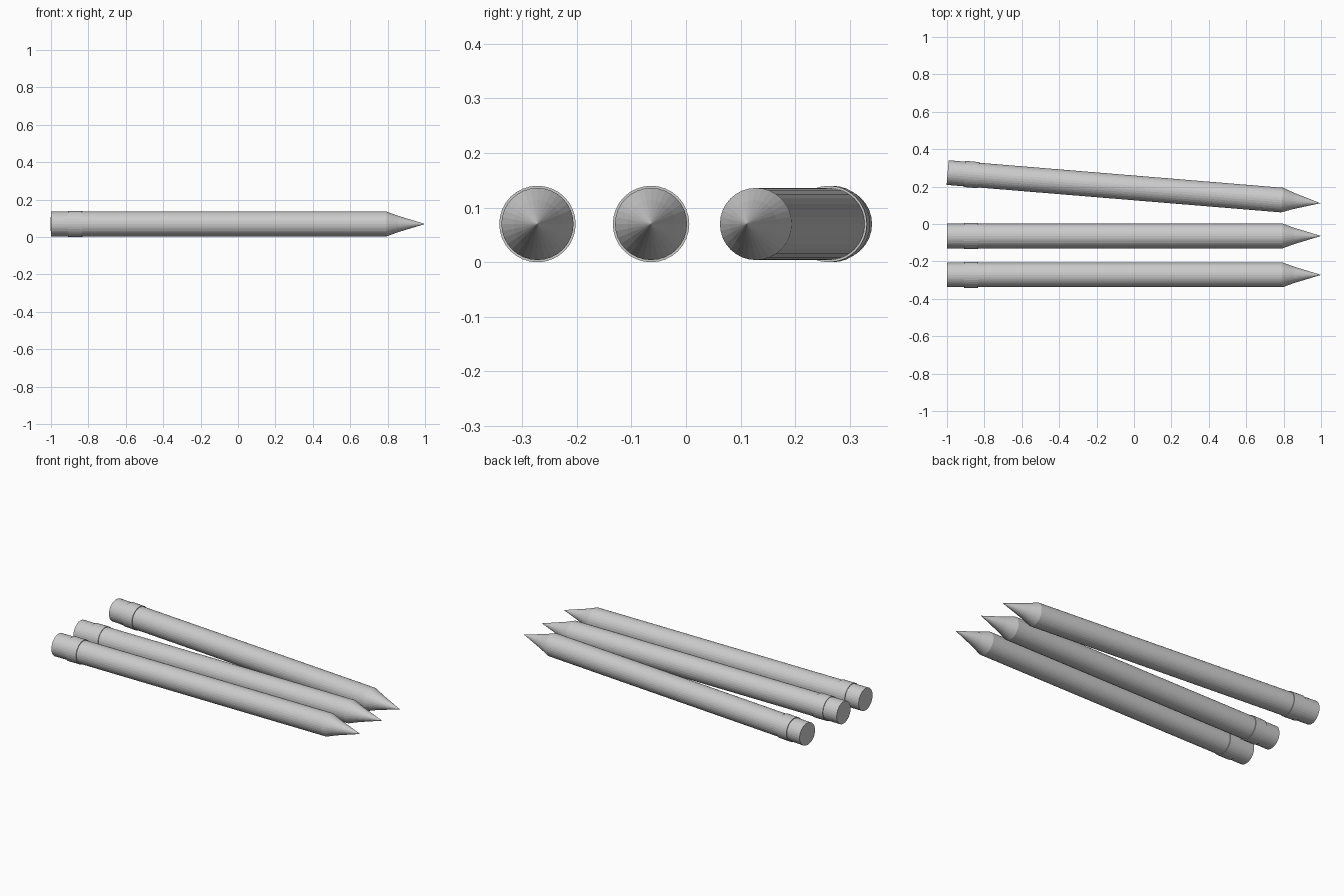
import bpy
import math
from mathutils import Matrix

if "Cube" in bpy.data.objects:
    bpy.data.objects.remove(bpy.data.objects["Cube"])

SIDES = 32
Z = 0.07

# part name, start x, end x, start radius, end radius (along the pencil)
PARTS = [
    ("eraser", -1.0, -0.90, 0.066, 0.066),
    ("ferrule", -0.91, -0.835, 0.070, 0.070),
    ("body", -0.84, 0.795, 0.066, 0.066),
    ("sharpened_wood", 0.795, 0.855, 0.066, 0.044),
    ("lead_point", 0.855, 1.0, 0.044, 0.0),
]


def add_part(name, x0, x1, r0, r1, placement):
    bpy.ops.mesh.primitive_cone_add(vertices=SIDES, radius1=r0, radius2=r1, depth=x1 - x0)
    ob = bpy.context.object
    ob.name = name
    lay_down = Matrix.Translation(((x0 + x1) / 2, 0, 0)) @ Matrix.Rotation(math.pi / 2, 4, 'Y')
    ob.matrix_world = placement @ lay_down


def add_pencil(label, y, angle):
    placement = Matrix.Translation((0, y, Z)) @ Matrix.Rotation(math.radians(angle), 4, 'Z')
    for name, *dims in PARTS:
        add_part(f"{label}_pencil_{name}", *dims, placement)


# two parallel pencils and one lying slightly askew
add_pencil("front", -0.272, 0)
add_pencil("middle", -0.064, 0)
add_pencil("back", 0.193, -4.7)
